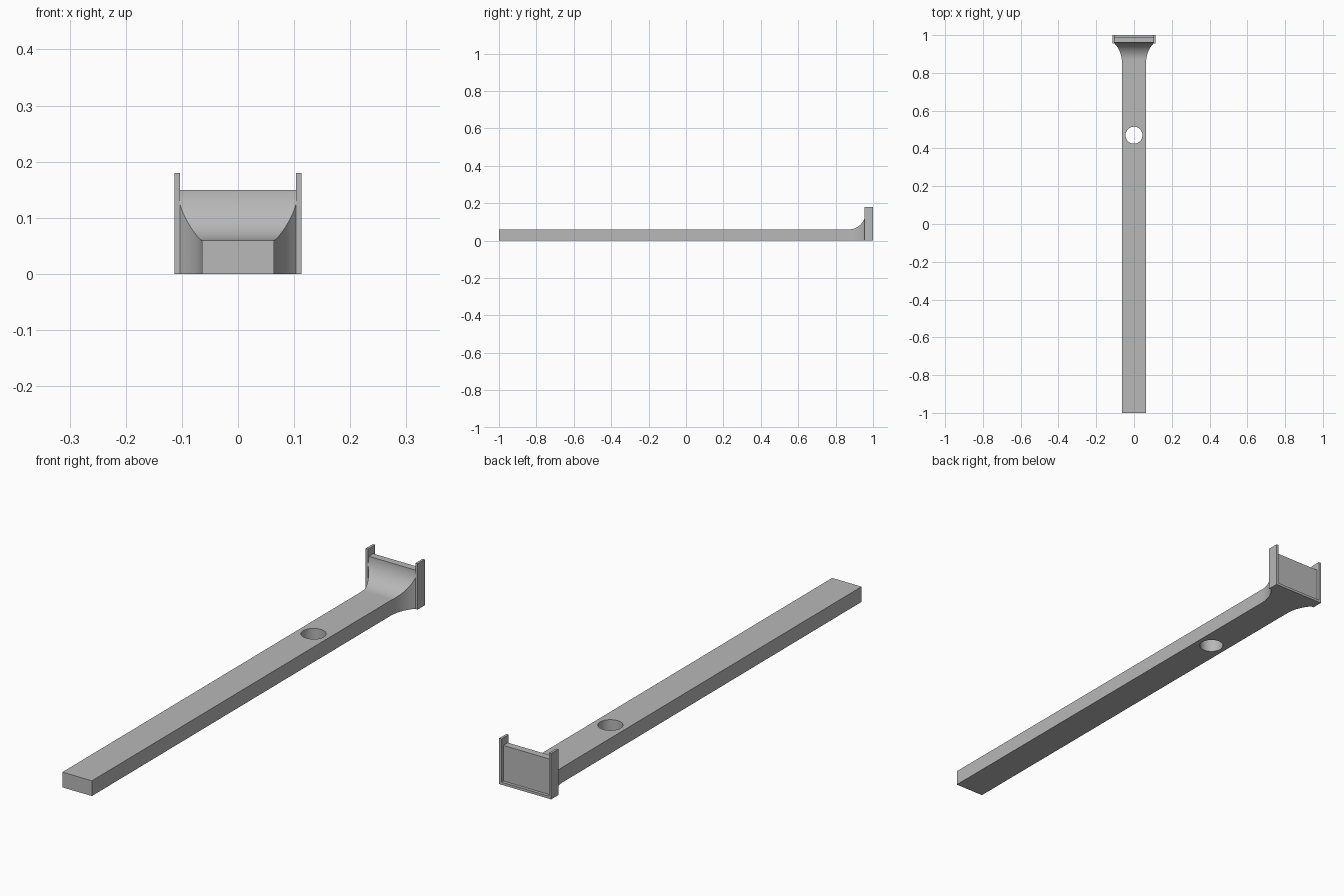
import bpy
import bmesh
import math

if "Cube" in bpy.data.objects:
    bpy.data.objects.remove(bpy.data.objects["Cube"])

grey = bpy.data.materials.new("plain grey")
grey.use_nodes = True
colour = (0.48, 0.48, 0.48, 1)
grey.diffuse_color = colour
grey.node_tree.nodes["Principled BSDF"].inputs["Base Color"].default_value = colour

BAR_W, BAR_H = 0.064, 0.06          # half width and height of the bar
POST_IN, POST_OUT = 0.103, 0.113    # inner and outer x of the end posts
POST_FRONT, PANEL_BACK = 0.955, 0.988
TOP_R, TOP_START = 0.09, 0.87       # concave sweep up to the panel
SIDE_R, SIDE_START = 0.15, 0.855    # concave sweep out to the posts


def make_object(name, bm):
    bmesh.ops.recalc_face_normals(bm, faces=bm.faces)
    mesh = bpy.data.meshes.new(name)
    bm.to_mesh(mesh)
    bm.free()
    mesh.materials.append(grey)
    obj = bpy.data.objects.new(name, mesh)
    bpy.context.collection.objects.link(obj)
    return obj


def box(name, x0, x1, y0, y1, z0, z1):
    bm = bmesh.new()
    bmesh.ops.create_cube(bm, size=1)
    for v in bm.verts:
        v.co.x = x0 + (v.co.x + 0.5) * (x1 - x0)
        v.co.y = y0 + (v.co.y + 0.5) * (y1 - y0)
        v.co.z = z0 + (v.co.z + 0.5) * (z1 - z0)
    return make_object(name, bm)


def sweep(y, start, radius):
    """Rise of a concave arc that leaves the bar tangentially at start."""
    t = min(max(y - start, 0), radius)
    return radius - math.sqrt(radius * radius - t * t)


# Bar lofted through the flare into the end panel
steps = 28
end = TOP_START + TOP_R
stations = [-1.0, SIDE_START - 0.005]
stations += [SIDE_START + (end - SIDE_START) * math.sin(math.pi / 2 * i / steps)
             for i in range(steps + 1)]
stations.append(PANEL_BACK)
bm = bmesh.new()
rings = []
for y in stations:
    w = min(BAR_W + sweep(y, SIDE_START, SIDE_R), POST_IN)
    h = BAR_H + sweep(y, TOP_START, TOP_R)
    rings.append([bm.verts.new(p) for p in
                  ((-w, y, 0), (w, y, 0), (w, y, h), (-w, y, h))])
for a, b in zip(rings, rings[1:]):
    for i in range(4):
        j = (i + 1) % 4
        bm.faces.new((a[i], a[j], b[j], b[i]))
bm.faces.new(rings[0])
bm.faces.new(rings[-1])
bar = make_object("flared_bar", bm)

# Round hole through the bar
bm = bmesh.new()
bmesh.ops.create_cone(bm, cap_ends=True, segments=48,
                      radius1=0.045, radius2=0.045, depth=0.3)
bmesh.ops.translate(bm, verts=bm.verts, vec=(0, 0.47, 0.03))
cutter = make_object("hole_cutter", bm)
cutter.hide_render = True
cut = bar.modifiers.new("hole", "BOOLEAN")
cut.operation = "DIFFERENCE"
cut.solver = "EXACT"
cut.object = cutter
bpy.ops.object.select_all(action="DESELECT")
bpy.context.view_layer.objects.active = bar
bar.select_set(True)
bpy.ops.object.modifier_apply(modifier=cut.name)
bpy.data.objects.remove(cutter)
bpy.ops.object.shade_smooth_by_angle(angle=math.radians(30))

# Upright posts on both sides of the panel
for name, x0, x1 in (("left_post", POST_IN, POST_OUT),
                     ("right_post", -POST_OUT, -POST_IN)):
    box(name, x0, x1, POST_FRONT, 1, 0, 0.18)

# Ledge below the recessed back of the panel
box("bottom_ledge", -POST_IN, POST_IN, PANEL_BACK, 1, 0, 0.01)
